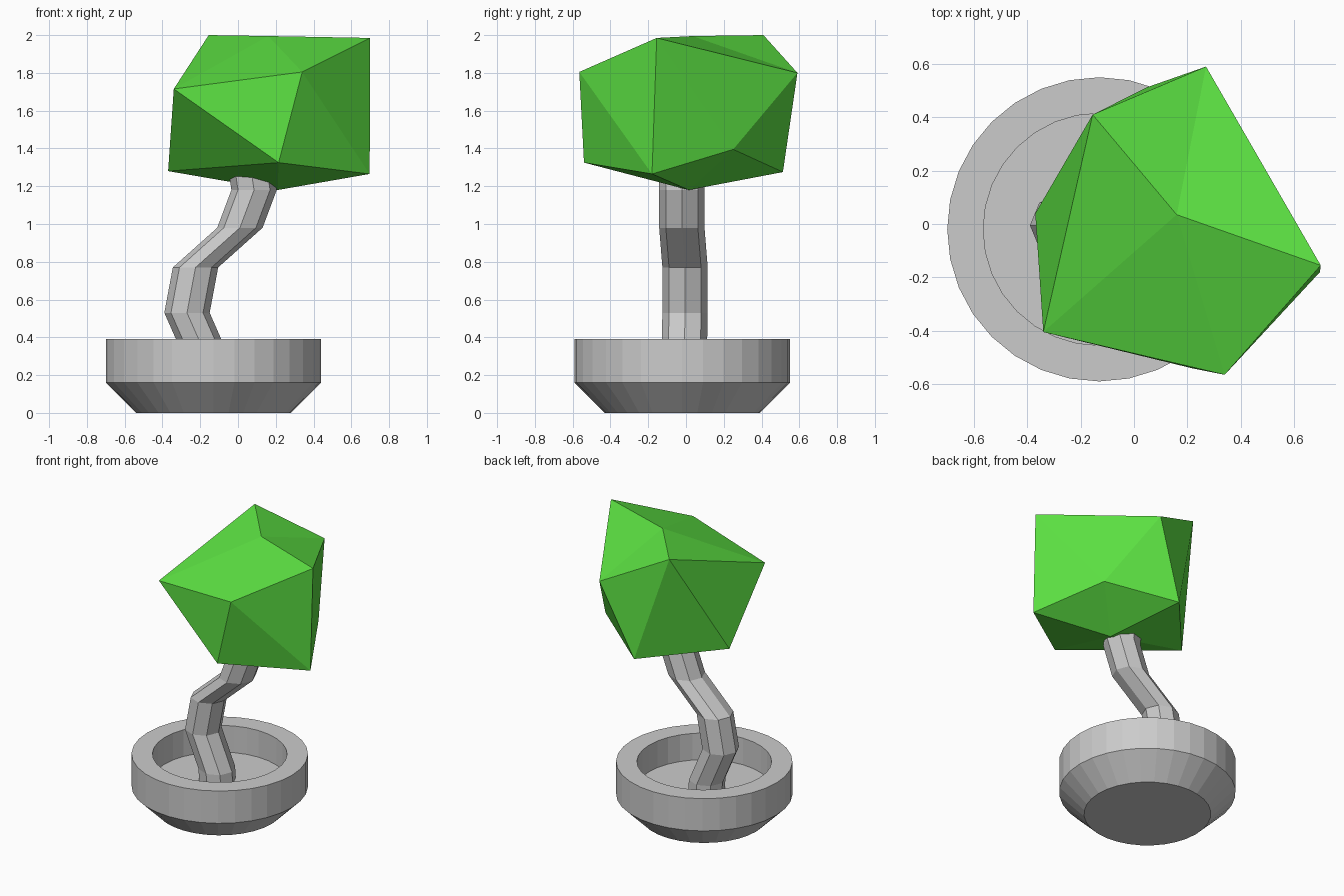
import bpy
import bmesh
from math import cos, sin, tau

cube = bpy.data.objects.get("Cube")
if cube:
    bpy.data.objects.remove(cube, do_unlink=True)


def material(name, color):
    mat = bpy.data.materials.new(name)
    mat.use_nodes = True
    mat.diffuse_color = color
    mat.node_tree.nodes["Principled BSDF"].inputs["Base Color"].default_value = color
    return mat


def finish(name, bm, mat):
    bmesh.ops.recalc_face_normals(bm, faces=bm.faces)
    mesh = bpy.data.meshes.new(name)
    bm.to_mesh(mesh)
    bm.free()
    mesh.materials.append(mat)
    obj = bpy.data.objects.new(name, mesh)
    bpy.context.collection.objects.link(obj)
    return obj


def loft(name, rings, sides, mat):
    """Join horizontal rings (x, y, z, radius) and cap both ends."""
    bm = bmesh.new()
    loops = []
    for x, y, z, r in rings:
        loops.append([bm.verts.new((x + r * cos(tau * i / sides),
                                    y + r * sin(tau * i / sides), z))
                      for i in range(sides)])
    for low, high in zip(loops, loops[1:]):
        for i in range(sides):
            j = (i + 1) % sides
            bm.faces.new((low[i], low[j], high[j], high[i]))
    bm.faces.new(loops[0][::-1])
    bm.faces.new(loops[-1])
    return finish(name, bm, mat)


gray = material("stone gray", (0.6, 0.6, 0.6, 1))
green = material("leaf green", (0.107, 0.75, 0.055, 1))

# Pot: tapered foot, straight wall, flat rim and recessed floor
pot_profile = [(0, 0.41), (0.16, 0.57), (0.39, 0.57), (0.39, 0.435), (0.2, 0.435)]
loft("pot", [(-0.13, -0.02, z, r) for z, r in pot_profile], 32, gray)

# Crooked eight-sided trunk
trunk_path = [(-0.155, -0.01, 0.19), (-0.16, -0.01, 0.28), (-0.27, -0.005, 0.53),
              (-0.225, -0.005, 0.77), (0.01, -0.022, 0.98), (0.085, -0.022, 1.18),
              (0.07, -0.022, 1.28)]
loft("trunk", [(x, y, z, 0.12) for x, y, z in trunk_path], 8, gray)

# Foliage: irregular twenty-sided block, two rings of five between two tips
upper = [(0.27, 0.59, 1.8), (-0.155, 0.41, 2.0), (-0.34, -0.405, 1.715),
         (0.34, -0.565, 1.805), (0.7, -0.155, 1.985)]
lower = [(0.05, 0.513, 1.275), (-0.37, 0.04, 1.28), (0.215, -0.54, 1.325),
         (0.697, -0.18, 1.265), (0.46, 0.25, 1.395)]
bm = bmesh.new()
top = bm.verts.new((0.16, 0.035, 1.995))
bottom = bm.verts.new((0.21, 0.015, 1.18))
up = [bm.verts.new(p) for p in upper]
low = [bm.verts.new(p) for p in lower]
for i in range(5):
    j = (i + 1) % 5
    bm.faces.new((top, up[i], up[j]))
    bm.faces.new((up[i], low[i], up[j]))
    bm.faces.new((low[i], low[j], up[j]))
    bm.faces.new((bottom, low[j], low[i]))
finish("foliage", bm, green)
